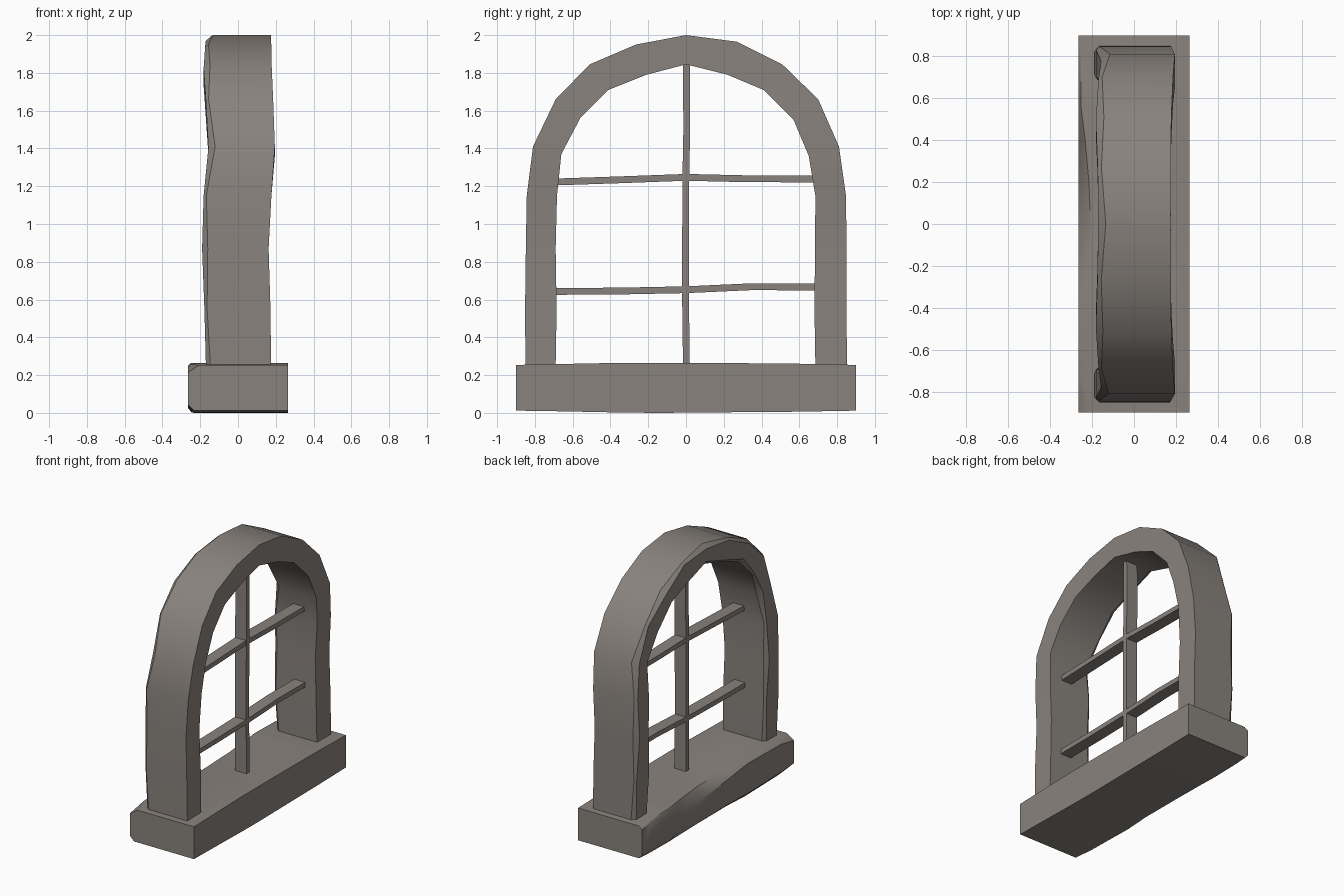
import bpy, bmesh, math
from mathutils import Vector

stone = bpy.data.materials.new("warm grey stone")
stone.diffuse_color = (0.25, 0.225, 0.205, 1)


def loft(name, rings, smooth=True):
    """Skin a list of equal-length vertex rings and cap both ends."""
    bm = bmesh.new()
    rows = [[bm.verts.new(p) for p in r] for r in rings]
    n = len(rows[0])
    for a, b in zip(rows, rows[1:]):
        for i in range(n):
            j = (i + 1) % n
            bm.faces.new((a[i], a[j], b[j], b[i]))
    bm.faces.new(rows[0])
    bm.faces.new(rows[-1])
    bmesh.ops.recalc_face_normals(bm, faces=bm.faces)
    me = bpy.data.meshes.new(name)
    bm.to_mesh(me)
    bm.free()
    me.materials.append(stone)
    ob = bpy.data.objects.new(name, me)
    bpy.context.collection.objects.link(ob)
    if smooth:
        bpy.context.view_layer.objects.active = ob
        ob.select_set(True)
        bpy.ops.object.shade_smooth_by_angle(angle=math.radians(38))
        ob.select_set(False)
    return ob


# Arched frame: outer (y, z), inner (y, z), worn edge size per station
arch = [
    (-.85, .25, -.69, .25, .02), (-.852, .55, -.685, .55, .012),
    (-.848, .87, -.69, .87, .025), (-.843, 1.15, -.683, 1.15, .012),
    (-.81, 1.41, -.66, 1.37, .03), (-.69, 1.66, -.56, 1.56, .012),
    (-.51, 1.845, -.41, 1.71, .028), (-.265, 1.95, -.21, 1.79, .015),
    (0, 2.0, 0, 1.845, .03), (.27, 1.965, .22, 1.79, .015),
    (.51, 1.845, .41, 1.71, .032), (.70, 1.66, .57, 1.55, .015),
    (.81, 1.41, .65, 1.36, .035), (.847, 1.15, .685, 1.15, .015),
    (.85, .87, .683, .87, .03), (.85, .55, .68, .55, .012),
    (.852, .25, .685, .25, .025)]
# Wavy front and back depth by height: z, x of worn face, x of flat face
wave = [(.25, -.17, .175), (.55, -.178, .172), (.87, -.19, .162),
        (1.15, -.182, .177), (1.41, -.157, .195), (1.66, -.17, .186),
        (1.845, -.182, .178), (2.01, -.17, .175)]


def depth(z):
    for (z0, a0, b0), (z1, a1, b1) in zip(wave, wave[1:]):
        if z <= z1:
            t = (z - z0) / (z1 - z0)
            return a0 + (a1 - a0) * t, b0 + (b1 - b0) * t


rings = []
for oy, oz, iy, iz, w in arch:
    xb, xf = depth(oz)
    o, i = Vector((0, oy, oz)), Vector((0, iy, iz))
    d = (i - o).normalized() * w
    rings.append([p + Vector((x, 0, 0)) for p, x in (
        (o, xf), (i, xf), (i, xb + w * 1.2), (i - d, xb),
        (o + d, xb), (o, xb + w * 1.2))])
loft("arched_frame", rings)

# Sill: y, chip width, chip height, bottom z, top z along the worn side
sill = [(-.9, .06, .04, .012, .254), (-.75, .015, .015, .01, .257),
        (-.35, .015, .015, .002, .265), (-.15, .065, .04, 0, .265),
        (.2, .05, .08, .003, .264), (.42, .03, .1, .005, .262),
        (.56, .012, .02, .006, .261), (.8, .012, .012, .01, .256),
        (.9, .03, .02, .012, .254)]
loft("window_sill", [[(.265, y, b), (.265, y, t), (-.265 + c, y, t),
                      (-.265, y, t - h), (-.265, y, b + .02 + h * .3),
                      (-.25 + c * .3, y, b)] for y, c, h, b, t in sill])

# Glazing bars
X0, X1 = -.01, .08


def crossbar(name, pts):
    loft(name, [[(X0, y, z - .018), (X1, y, z - .018), (X1, y, z + .018),
                 (X0, y, z + .018)] for y, z in pts], False)


crossbar("lower_crossbar", [(-.71, .643), (-.35, .645), (0, .652), (.35, .668), (.71, .666)])
crossbar("upper_crossbar", [(-.71, 1.222), (-.35, 1.234), (0, 1.247), (.3, 1.24), (.71, 1.238)])
loft("upright_bar", [[(X0 - .002, y - .018, z), (X1 + .002, y - .018, z),
                      (X1 + .002, y + .018, z), (X0 - .002, y + .018, z)]
                     for y, z in ((.002, .255), (-.003, .65), (-.001, 1.24), (.004, 1.5), (.002, 1.86))], False)
